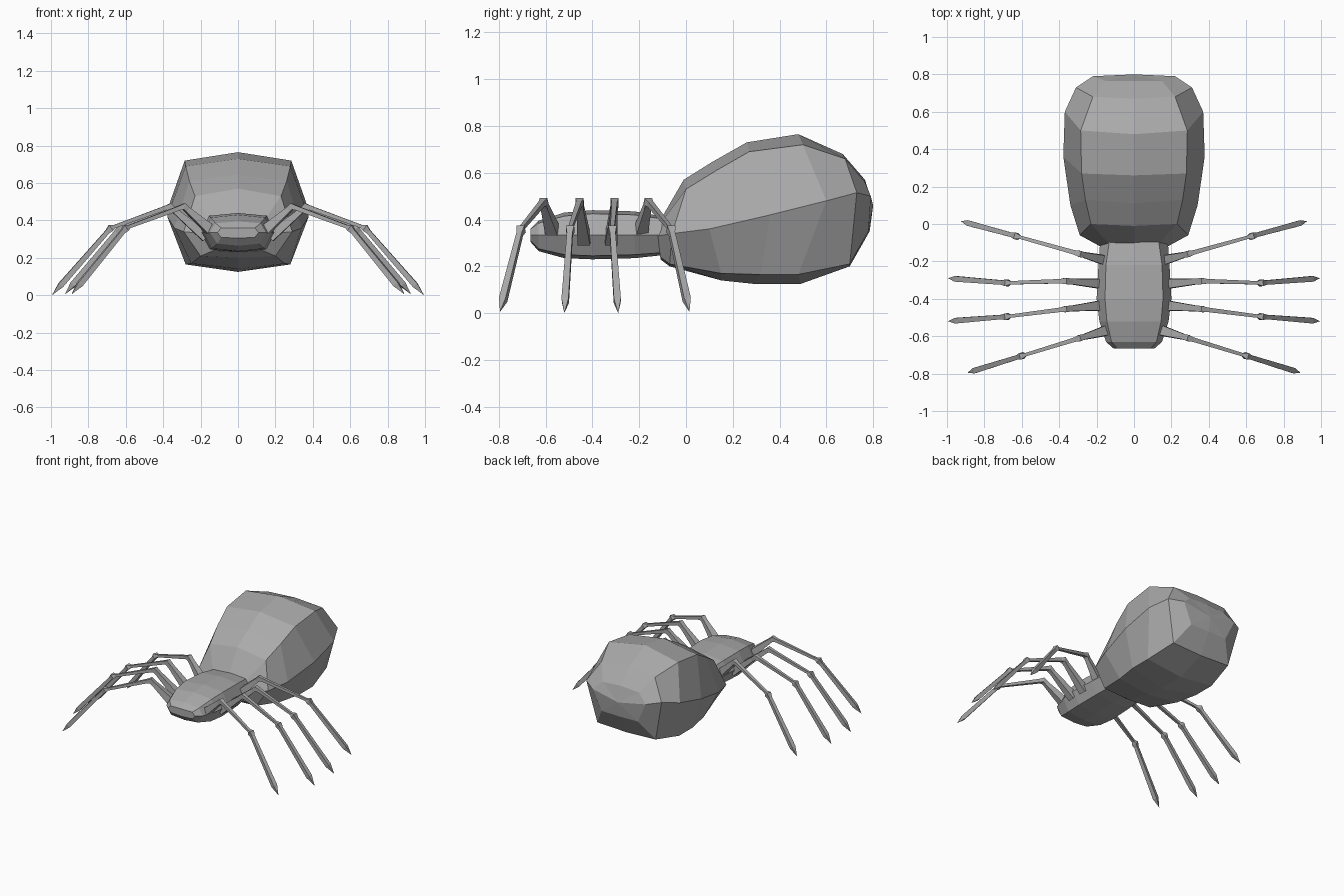
import bpy, bmesh
from mathutils import Vector

if "Cube" in bpy.data.objects:
    bpy.data.objects.remove(bpy.data.objects["Cube"])

grey = bpy.data.materials.new("shell grey")
grey.diffuse_color = (0.4, 0.4, 0.4, 1)
grey.use_nodes = True
grey.node_tree.nodes["Principled BSDF"].inputs["Base Color"].default_value = grey.diffuse_color


def loft(name, rings, start=None, end=None):
    """Skin closed rings of points, closing each end with a flat cap or a point."""
    bm = bmesh.new()
    loops = [[bm.verts.new(p) for p in ring] for ring in rings]
    n = len(loops[0])
    for a, b in zip(loops, loops[1:]):
        for i in range(n):
            j = (i + 1) % n
            bm.faces.new((a[i], a[j], b[j], b[i]))
    for loop, apex in ((loops[0], start), (loops[-1], end)):
        if apex is None:
            bm.faces.new(loop)
        else:
            tip = bm.verts.new(apex)
            for i in range(n):
                bm.faces.new((loop[i], loop[(i + 1) % n], tip))
    bmesh.ops.recalc_face_normals(bm, faces=bm.faces)
    mesh = bpy.data.meshes.new(name)
    bm.to_mesh(mesh)
    bm.free()
    mesh.materials.append(grey)
    obj = bpy.data.objects.new(name, mesh)
    bpy.context.collection.objects.link(obj)
    return obj


def body_ring(top, shoulder, side, low, bottom):
    """Eight-point symmetric section: top and bottom are (y, z), the rest (x, y, z)."""
    half = [shoulder, side, low]
    return ([(0, *top)] + half + [(0, *bottom)]
            + [(-x, y, z) for x, y, z in reversed(half)])


# Abdomen: sections lean forward at the top
abdomen = [
    ((-.12, .38), (.12, -.12, .37), (.18, -.12, .33), (.13, -.11, .24), (-.11, .23)),
    ((-.01, .57), (.23, 0, .53), (.29, -.06, .34), (.20, -.07, .21), (-.07, .20)),
    ((.11, .645), (.26, .13, .61), (.34, .10, .36), (.25, .15, .17), (.15, .14)),
    ((.26, .73), (.28, .27, .69), (.378, .36, .42), (.28, .32, .165), (.29, .125)),
    ((.48, .765), (.285, .50, .72), (.37, .60, .48), (.28, .48, .165), (.49, .125)),
    ((.67, .68), (.22, .68, .66), (.31, .73, .515), (.24, .70, .21), (.70, .20)),
    ((.765, .57), (.15, .765, .56), (.22, .79, .50), (.15, .78, .35), (.785, .35)),
]
loft("abdomen", [body_ring(*s) for s in abdomen], end=(0, .80, .46))

# Thorax and head: y, top z, shoulder x, shoulder z, side x, low x, low z, bottom z
thorax = [
    (-.665, .36, .09, .36, .11, .09, .31, .305),
    (-.63, .395, .12, .385, .15, .11, .275, .265),
    (-.52, .43, .145, .415, .185, .14, .25, .235),
    (-.40, .44, .155, .425, .20, .15, .245, .23),
    (-.22, .435, .15, .42, .19, .145, .25, .235),
    (-.08, .41, .13, .40, .18, .13, .26, .25),
]
loft("thorax", [body_ring((y, tz), (sx, y, sz), (wx, y, .335), (lx, y, lz), (y, bz))
                for y, tz, sx, sz, wx, lx, lz, bz in thorax])


def leg(name, hip, knee, ankle, tip):
    """Square-section leg with thick hip, knobbly joints and a spear-shaped foot."""
    hip, knee, ankle, tip = map(Vector, (hip, knee, ankle, tip))
    side = Vector((tip.y - hip.y, hip.x - tip.x, 0)).normalized()
    path = [(hip, .027), (hip.lerp(knee, .85), .015), (knee, .017),
            (knee.lerp(ankle, .08), .012), (knee.lerp(ankle, .94), .009),
            (ankle, .018), (ankle.lerp(tip, .06), .012),
            (ankle.lerp(tip, .85), .015)]
    rings = []
    for i, (p, r) in enumerate(path):
        along = (path[min(i + 1, 7)][0] - path[max(i - 1, 0)][0]).normalized()
        up = side.cross(along).normalized()
        rings.append([p + (side * a + up * b) * r
                      for a, b in ((1, 1), (-1, 1), (-1, -1), (1, -1))])
    loft(name, rings, end=tip)


# Four legs per side, mirrored
legs = [
    ((.15, -.57, .35), (.29, -.61, .475), (.60, -.705, .36), (.89, -.795, .005)),
    ((.17, -.435, .31), (.365, -.455, .475), (.68, -.495, .36), (.995, -.52, 0)),
    ((.17, -.32, .31), (.365, -.305, .475), (.68, -.315, .36), (.995, -.29, 0)),
    ((.15, -.195, .34), (.29, -.16, .475), (.63, -.065, .36), (.925, .015, .005)),
]
for i, joints in enumerate(legs, 1):
    for word, s in (("right", 1), ("left", -1)):
        leg(f"{word}_leg_{i}", *[(s * x, y, z) for x, y, z in joints])
